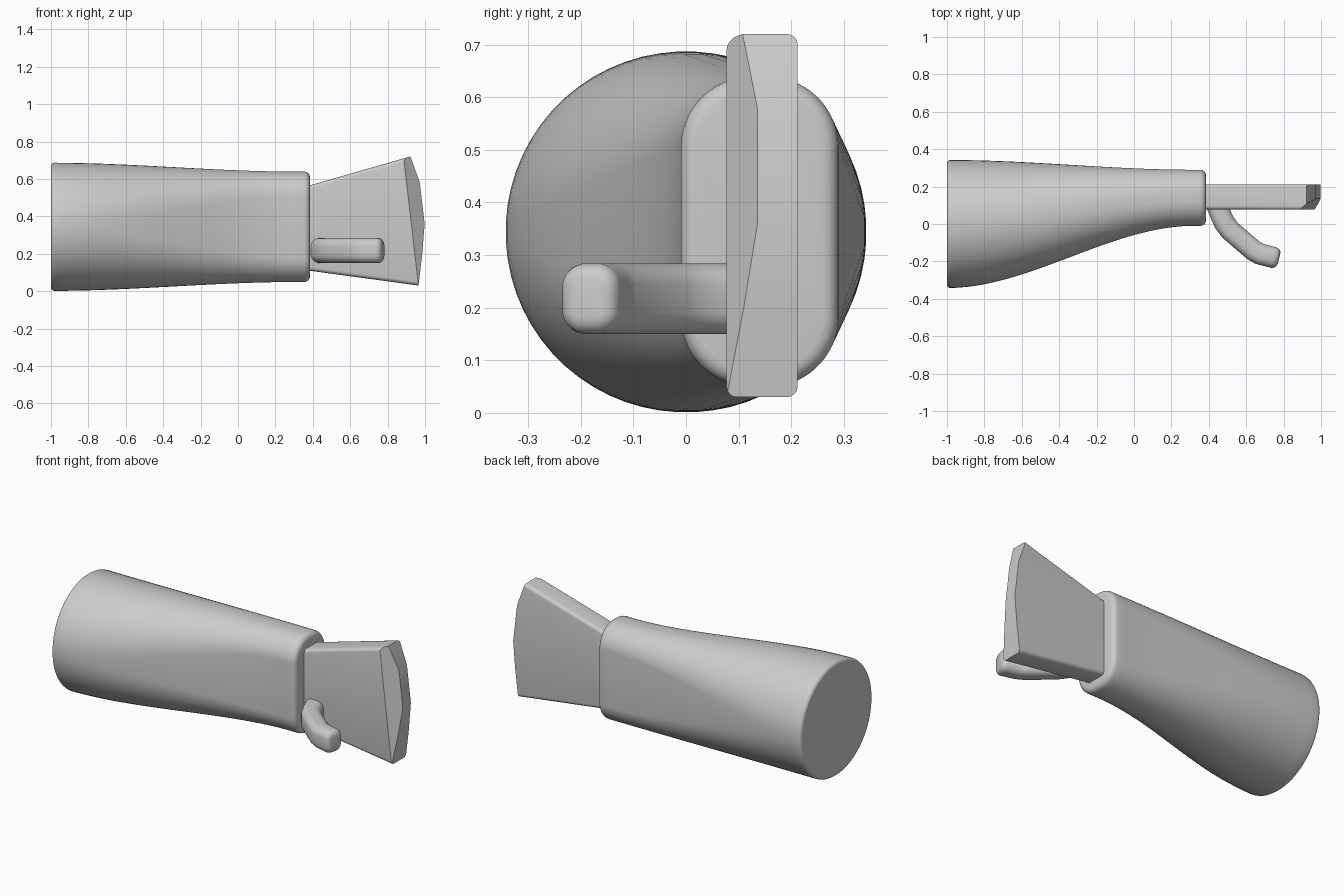
import bpy
import bmesh
from math import cos, sin, pi, radians
from mathutils import Vector

default = bpy.data.objects.get("Cube")
if default:
    bpy.data.objects.remove(default, do_unlink=True)

grey = bpy.data.materials.new("plain grey")
grey.use_nodes = True
grey.diffuse_color = (0.6, 0.6, 0.6, 1)
grey.node_tree.nodes["Principled BSDF"].inputs["Base Color"].default_value = (0.6, 0.6, 0.6, 1)


def finish(name, bm, angle=35):
    bmesh.ops.recalc_face_normals(bm, faces=bm.faces[:])
    mesh = bpy.data.meshes.new(name)
    bm.to_mesh(mesh)
    bm.free()
    mesh.materials.append(grey)
    obj = bpy.data.objects.new(name, mesh)
    bpy.context.collection.objects.link(obj)
    bpy.ops.object.select_all(action='DESELECT')
    obj.select_set(True)
    bpy.context.view_layer.objects.active = obj
    bpy.ops.object.shade_smooth_by_angle(angle=radians(angle))
    return obj


def rounded_rect(half_w, half_h, r, per_corner):
    """Outline of a rounded rectangle as (u, v) offsets."""
    points = []
    for q, (su, sv) in enumerate(((1, 1), (-1, 1), (-1, -1), (1, -1))):
        for k in range(per_corner):
            a = (q + (k + 0.5) / per_corner) * pi / 2
            points.append((su * (half_w - r) + r * cos(a),
                           sv * (half_h - r) + r * sin(a)))
    return points


def loft(name, rings):
    bm = bmesh.new()
    loops = [[bm.verts.new(p) for p in ring] for ring in rings]
    n = len(loops[0])
    for a, b in zip(loops, loops[1:]):
        for i in range(n):
            j = (i + 1) % n
            bm.faces.new((a[i], a[j], b[j], b[i]))
    bm.faces.new(loops[0])
    bm.faces.new(loops[-1])
    return finish(name, bm)


def fillet(r, steps=4):
    """(distance from the end, inset) pairs, from the end face inward."""
    return [(r * (1 - sin(a)), r * (1 - cos(a)))
            for a in (pi / 2 * (1 - k / steps) for k in range(steps + 1))]


# Forearm: round at the cuff, easing into a flat rounded wrist
START, END = -1.0, 0.385


def arm_ring(x, inset=0.0):
    t = min(1, max(0, (x - START) / 1.32))
    s = t * t * (3 - 2 * t)
    half_y = 0.343 + s * (0.15 - 0.343) - inset
    half_z = 0.343 + s * (0.295 - 0.343) - inset
    r = 0.342 + s * (0.135 - 0.342) - inset
    return [Vector((x, 0.14 * s + u, 0.344 + v))
            for u, v in rounded_rect(half_y, half_z, r, 16)]


rings = [arm_ring(START + d, i) for d, i in fillet(0.02)]
rings += [arm_ring(START + 0.02 + (END - START - 0.05) * k / 28) for k in range(1, 28)]
rings += [arm_ring(END - d, i) for d, i in reversed(fillet(0.03))]
loft("forearm", rings)

# Hand: flared slab with softened long edges and a slanted cut at the fingertips
outline = [(0.34, 0.115), (0.965, 0.03), (0.985, 0.2), (0.998, 0.36),
           (0.972, 0.58), (0.922, 0.72), (0.34, 0.553)]
bm = bmesh.new()
front = [bm.verts.new((x, 0.077, z)) for x, z in outline]
back = [bm.verts.new((x, 0.212, z)) for x, z in outline]
bm.faces.new(front)
bm.faces.new(back[::-1])
n = len(outline)
for i in range(n):
    j = (i + 1) % n
    bm.faces.new((front[i], front[j], back[j], back[i]))
long_edges = [bm.edges.get((side[a], side[b]))
              for side in (front, back) for a, b in ((0, 1), (5, 6))]
bmesh.ops.bevel(bm, geom=long_edges, offset=0.02, segments=4,
                profile=0.5, affect='EDGES')
a, b, c = Vector((0.887, 0.077, 0.7)), Vector((0.965, 0.077, 0.03)), Vector((0.997, 0.136, 0.37))
normal = (b - a).cross(c - a).normalized()
if normal.x < 0:
    normal.negate()
cut = bmesh.ops.bisect_plane(bm, geom=bm.verts[:] + bm.edges[:] + bm.faces[:],
                             plane_co=a, plane_no=normal, clear_outer=True)
cut_edges = [e for e in cut["geom_cut"] if isinstance(e, bmesh.types.BMEdge)]
bmesh.ops.holes_fill(bm, edges=cut_edges, sides=0)
finish("hand", bm, 30)

# Thumb: rounded bar swept along a bent path
path = [Vector(p) for p in ((0.435, 0.12), (0.468, 0.04), (0.485, 0.005),
                            (0.515, -0.035), (0.64, -0.142), (0.672, -0.16),
                            (0.775, -0.187))]


def thumb_ring(p, tangent, inset=0.0, stretch=1.0):
    side = Vector((-tangent.y, tangent.x))
    ring = []
    for u, v in rounded_rect(0.057 - inset, 0.067 - inset, 0.045 - inset, 6):
        q = p + side * u * stretch
        ring.append(Vector((q.x, q.y, 0.217 + v)))
    return ring


rings = []
for i, p in enumerate(path[:-1]):
    ahead = (path[i + 1] - p).normalized()
    behind = (p - path[i - 1]).normalized() if i else ahead
    tangent = (ahead + behind).normalized()
    rings.append(thumb_ring(p, tangent, 0, 1 / tangent.dot(ahead)))
tip = (path[-1] - path[-2]).normalized()
rings += [thumb_ring(path[-1] - tip * d, tip, i) for d, i in reversed(fillet(0.03))]
loft("thumb", rings)
